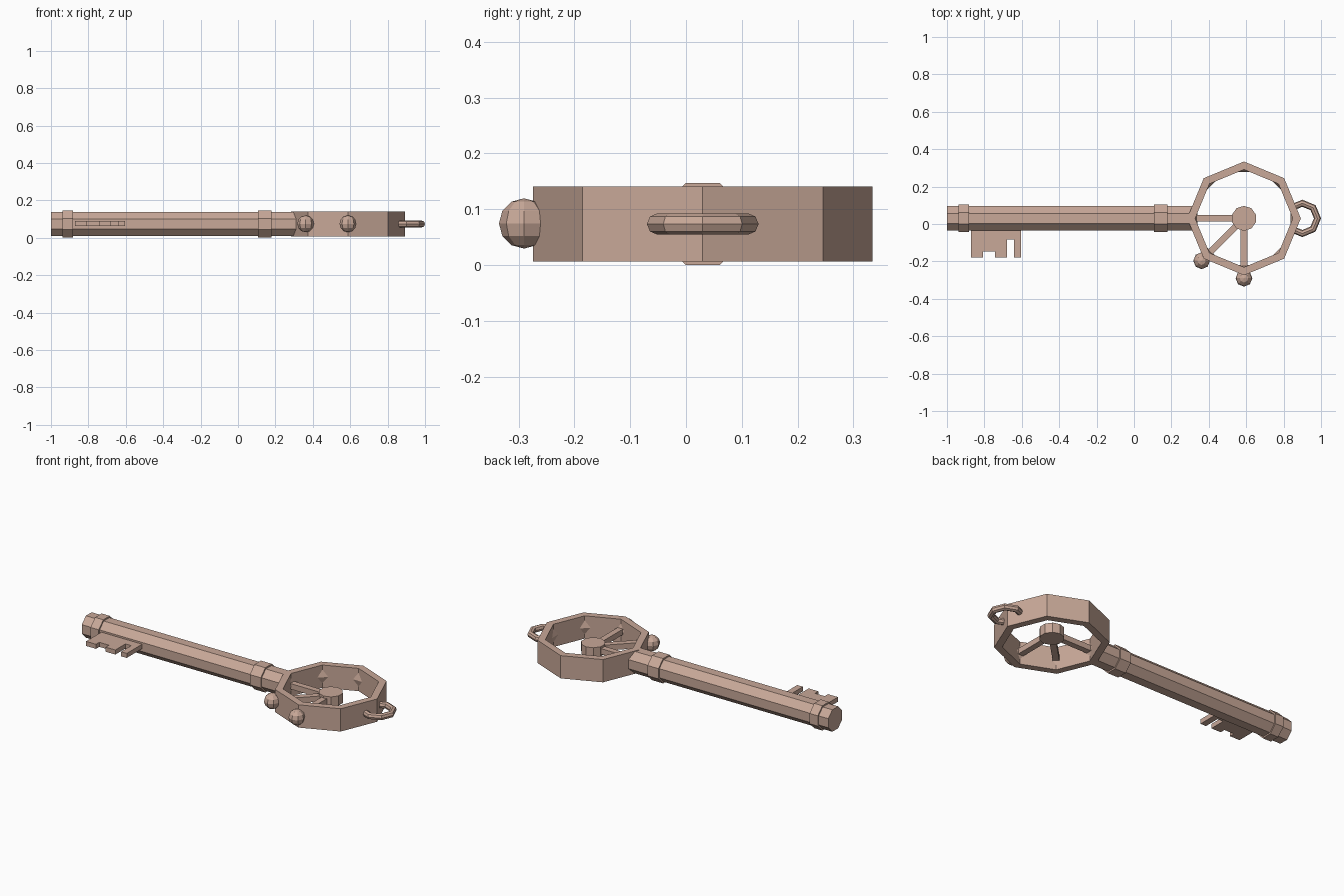
import bpy, bmesh, math
from mathutils import Vector, Matrix

if "Cube" in bpy.data.objects:
    bpy.data.objects.remove(bpy.data.objects["Cube"])

ZC, YC = 0.0735, 0.03          # shaft axis height and offset
CX = 0.588                     # centre of the bow ring
R_OUT, R_IN = 0.304, 0.261

metal = bpy.data.materials.new("rose_metal")
metal.diffuse_color = (0.578, 0.392, 0.314, 1)
metal.use_nodes = True
metal.node_tree.nodes["Principled BSDF"].inputs["Base Color"].default_value = metal.diffuse_color


def finish(name, bm):
    bmesh.ops.recalc_face_normals(bm, faces=bm.faces)
    mesh = bpy.data.meshes.new(name)
    bm.to_mesh(mesh)
    bm.free()
    mesh.materials.append(metal)
    obj = bpy.data.objects.new(name, mesh)
    bpy.context.collection.objects.link(obj)
    return obj


def loft(name, loops, caps=True, close=False):
    """Skin a row of equal-length point loops."""
    bm = bmesh.new()
    rows = [[bm.verts.new(p) for p in loop] for loop in loops]
    pairs = list(zip(rows, rows[1:])) + ([(rows[-1], rows[0])] if close else [])
    n = len(rows[0])
    for a, b in pairs:
        for i in range(n):
            j = (i + 1) % n
            bm.faces.new((a[i], a[j], b[j], b[i]))
    if caps and not close:
        bm.faces.new(rows[0])
        bm.faces.new(rows[-1])
    return finish(name, bm)


def circle(r, n, offset=0.0):
    return [(r * math.cos(2 * math.pi * i / n + offset),
             r * math.sin(2 * math.pi * i / n + offset)) for i in range(n)]


def rod(name, x0, x1, apothem):
    """Octagonal bar along x with flats facing up and sideways."""
    pts = circle(apothem / math.cos(math.pi / 8), 8, math.pi / 8)
    return loft(name, [[(x, YC + a, ZC + b) for a, b in pts] for x in (x0, x1)])


# Shaft and its two collars
rod("shaft", -1.0, 0.312, 0.065)
rod("tip_collar", -0.937, -0.883, 0.0735)
rod("bow_collar", 0.108, 0.18, 0.0735)

# Notched key bit
profile = [(-0.872, 0.0), (-0.872, -0.178), (-0.807, -0.178), (-0.807, -0.147),
           (-0.743, -0.147), (-0.743, -0.178), (-0.68, -0.178), (-0.68, -0.083),
           (-0.642, -0.083), (-0.642, -0.178), (-0.605, -0.178), (-0.605, 0.0)]
loft("key_bit", [[(x, y, z) for x, y in profile] for z in (0.063, 0.09)])


# Octagonal bow ring
def ring_loop(r, z):
    return [(CX + a, YC + b, z) for a, b in circle(r, 8)]


Z0, Z1 = ZC - 0.0675, ZC + 0.0675
loft("bow_ring", [ring_loop(R_OUT, Z0), ring_loop(R_OUT, Z1),
                  ring_loop(R_IN, Z1), ring_loop(R_IN, Z0)], close=True)

# Small faceted wedges in the inner corners of the ring
bm = bmesh.new()
corners = [Vector(p) for p in ring_loop(R_IN, ZC)]
for i, c in enumerate(corners):
    left = c + (corners[i - 1] - c).normalized() * 0.032
    right = c + (corners[(i + 1) % 8] - c).normalized() * 0.032
    core = bm.verts.new(c)
    l, r = bm.verts.new(left), bm.verts.new(right)
    for dz in (0.04, -0.04):
        tip = bm.verts.new(c + Vector((0, 0, dz)))
        bm.faces.new((l, r, tip))
        bm.faces.new((l, tip, core))
        bm.faces.new((r, core, tip))
finish("corner_wedges", bm)

# Hub in the middle of the bow
loft("hub", [[(CX + a, YC + b, z) for a, b in circle(0.067, 10, math.pi / 10)]
             for z in (ZC - 0.029, ZC + 0.029)])

# Three spokes towards -x, -x-y and -y
for name, deg in (("shaft_spoke", 180), ("diagonal_spoke", 225), ("side_spoke", 270)):
    bm = bmesh.new()
    m = (Matrix.Translation((CX, YC, ZC)) @ Matrix.Rotation(math.radians(deg), 4, 'Z')
         @ Matrix.Translation((0.145, 0, 0)) @ Matrix.Diagonal((0.25, 0.035, 0.033, 1)))
    bmesh.ops.create_cube(bm, size=1, matrix=m)
    finish(name, bm)

# Faceted balls outside two of the spokes
for name, deg in (("diagonal_ball", 225), ("side_ball", 270)):
    a = math.radians(deg)
    bm = bmesh.new()
    bmesh.ops.create_uvsphere(
        bm, u_segments=8, v_segments=6, radius=0.045,
        matrix=Matrix.Translation((CX + 0.32 * math.cos(a), YC + 0.32 * math.sin(a), ZC + 0.001)))
    finish(name, bm)

# Hanging loop: open arc of an eight-sided torus, ends buried in the ring
loops = []
for k in range(-3, 4):
    a = k * math.pi / 4
    loops.append([(0.9 + (0.081 + u) * math.cos(a), YC + (0.081 + u) * math.sin(a), ZC + v)
                  for u, v in circle(0.019, 8)])
loft("hanging_loop", loops)
